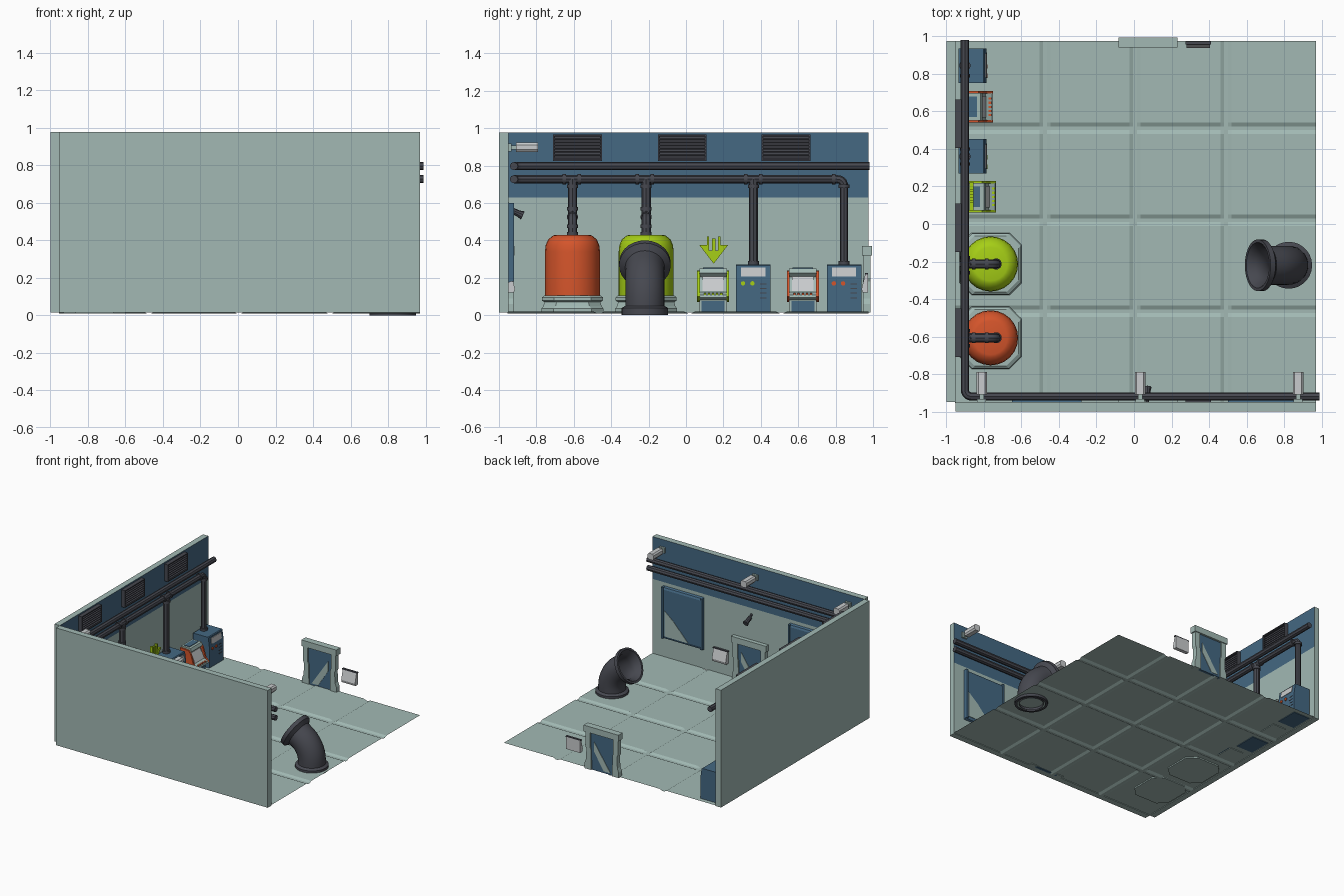
import bpy, bmesh, math
from mathutils import Vector

if "Cube" in bpy.data.objects:
    bpy.data.objects.remove(bpy.data.objects["Cube"])


def mat(name, c):
    m = bpy.data.materials.new(name)
    m.diffuse_color = (*c, 1)
    m.use_nodes = True
    m.node_tree.nodes["Principled BSDF"].inputs["Base Color"].default_value = m.diffuse_color
    return m


TEAL = mat("pale teal", (.36, .485, .455))
BLUE = mat("steel blue", (.058, .138, .225))
DARK = mat("dark grey", (.062, .065, .080))
ORANGE = mat("orange", (.66, .09, .024))
LIME = mat("lime", (.38, .62, .008))
LIGHT = mat("light grey", (.58, .60, .61))


def finish(bm, name, mats, smooth=False):
    bmesh.ops.recalc_face_normals(bm, faces=bm.faces)
    me = bpy.data.meshes.new(name)
    bm.to_mesh(me)
    bm.free()
    ob = bpy.data.objects.new(name, me)
    bpy.context.collection.objects.link(ob)
    for m in mats:
        me.materials.append(m)
    if smooth:
        bpy.ops.object.select_all(action='DESELECT')
        ob.select_set(True)
        bpy.context.view_layer.objects.active = ob
        bpy.ops.object.shade_smooth_by_angle(angle=math.radians(35))
    return ob


def prism(name, pts, axis, a, b, m):
    """Extrude a 2D profile along an axis from a to b."""
    place = {'x': lambda p, t: (t, p[0], p[1]),
             'y': lambda p, t: (p[0], t, p[1]),
             'z': lambda p, t: (p[0], p[1], t)}[axis]
    bm = bmesh.new()
    lo = [bm.verts.new(place(p, a)) for p in pts]
    hi = [bm.verts.new(place(p, b)) for p in pts]
    bm.faces.new(lo)
    bm.faces.new(hi)
    for i in range(len(pts)):
        j = (i + 1) % len(pts)
        bm.faces.new((lo[i], lo[j], hi[j], hi[i]))
    return finish(bm, name, [m])


def box(name, x0, x1, y0, y1, z0, z1, m):
    return prism(name, [(x0, y0), (x1, y0), (x1, y1), (x0, y1)], 'z', z0, z1, m)


def loft(name, rings, m, smooth=True, cap=True):
    """Skin a list of equal-length vertex rings."""
    bm = bmesh.new()
    vs = [[bm.verts.new(p) for p in r] for r in rings]
    n = len(vs[0])
    for r, s in zip(vs, vs[1:]):
        for i in range(n):
            bm.faces.new((r[i], r[(i + 1) % n], s[(i + 1) % n], s[i]))
    if cap:
        bm.faces.new(vs[0])
        bm.faces.new(vs[-1])
    return finish(bm, name, [m], smooth)


def ring(c, t, r, n):
    t = Vector(t).normalized()
    u = t.orthogonal().normalized()
    v = t.cross(u)
    return [Vector(c) + r * (u * math.cos(2 * math.pi * i / n) + v * math.sin(2 * math.pi * i / n))
            for i in range(n)]


def collar(p, t, r=.028, h=.018):
    d = Vector(t).normalized() * h / 2
    loft("pipe_collar", [ring(Vector(p) - d, t, r, 12), ring(Vector(p) + d, t, r, 12)], DARK)


def pipe(name, pts, r, bend=.04):
    """Tube along a path with rounded corners."""
    pts = [Vector(p) for p in pts]
    path = [pts[0]]
    for a, b, c in zip(pts, pts[1:], pts[2:]):
        p, q = b + (a - b).normalized() * bend, b + (c - b).normalized() * bend
        for i in range(6):
            t = i / 5
            path.append(p * (1 - t) ** 2 + b * 2 * t * (1 - t) + q * t * t)
    path.append(pts[-1])
    cu = bpy.data.curves.new(name, 'CURVE')
    cu.dimensions, cu.bevel_depth, cu.bevel_resolution, cu.use_fill_caps = '3D', r, 2, True
    sp = cu.splines.new('POLY')
    sp.points.add(len(path) - 1)
    for k, p in zip(sp.points, path):
        k.co = (*p, 1)
    cu.materials.append(DARK)
    ob = bpy.data.objects.new(name, cu)
    bpy.context.collection.objects.link(ob)
    bpy.ops.object.select_all(action='DESELECT')
    ob.select_set(True)
    bpy.context.view_layer.objects.active = ob
    bpy.ops.object.convert(target='MESH')
    bpy.ops.object.shade_smooth_by_angle(angle=math.radians(35))


# floor: sheet with tile grooves
def stops(lo, grooves, hi):
    return [(lo, .02)] + [(g + d, z) for g in grooves
                          for d, z in ((-.03, .02), (-.01, .01), (.01, .01), (.03, .02))] + [(hi, .02)]


xs, ys = stops(-.955, (-.475, .005, .49), .97), stops(-.955, (-.465, .02, .51), .975)
bm = bmesh.new()
grid = [[bm.verts.new((x, y, min(zx, zy))) for y, zy in ys] for x, zx in xs]
for i in range(len(xs) - 1):
    for j in range(len(ys) - 1):
        bm.faces.new((grid[i][j], grid[i + 1][j], grid[i + 1][j + 1], grid[i][j + 1]))
finish(bm, "tiled_floor", [TEAL])

# walls: blue upper band on the inside
for name, b, inward in (("left_wall", (-1, -.952, -.95, .975), Vector((1, 0, 0))),
                        ("front_wall", (-.952, .97, -1, -.95), Vector((0, 1, 0)))):
    ob = box(name, *b, .015, .977, TEAL)
    ob.data.materials.append(BLUE)
    bm = bmesh.new()
    bm.from_mesh(ob.data)
    bmesh.ops.bisect_plane(bm, geom=bm.verts[:] + bm.edges[:] + bm.faces[:],
                           plane_co=(0, 0, .63), plane_no=(0, 0, 1))
    for f in bm.faces:
        if f.normal.dot(inward) > .9 and f.calc_center_median().z > .63:
            f.material_index = 1
    bm.to_mesh(ob.data)
    bm.free()

# wall pipes with branches
pipe("upper_pipe", [(.99, -.92, .797), (-.902, -.92, .797), (-.902, .98, .797)], .022)
pipe("lower_pipe", [(.99, -.92, .727), (-.902, -.92, .727), (-.902, .845, .727), (-.902, .845, .25)], .022)
pipe("machine_pipe", [(-.902, .36, .727), (-.902, .36, .25)], .024)
for y in (.36, .845):
    collar((-.902, y, .28), (0, 0, 1), .03)
    collar((-.902, y, .69), (0, 0, 1), .03)
for y in (.32, .40, .79, -.65, -.57, -.26, -.18):
    collar((-.902, y, .727), (0, 1, 0))

# tanks on chamfered bases
for y, m in ((-.607, ORANGE), (-.213, LIME)):
    cx = -.765
    prof = [(.147, .09), (.147, .34), (.143, .375), (.130, .405), (.105, .425), (.09, .43)]
    loft("tank", [ring((cx, y, z), (0, 0, 1), r, 24) for r, z in prof], m)
    rings = []
    for h, z in ((.166, .01), (.166, .035), (.155, .05), (.15, .07), (.163, .078), (.163, .095), (.15, .106)):
        c = h - .065
        rings.append([(cx + a, y + b, z) for a, b in ((h, -c), (h, c), (c, h), (-c, h),
                                                      (-h, c), (-h, -c), (-c, -h), (c, -h))])
    loft("tank_base", rings, TEAL, False)
    pipe("tank_pipe", [(-.902, y, .727), (-.902, y, .525), (-.735, y, .525), (-.735, y, .42)], .025)
    for p, t in (((-.902, y, .69), (0, 0, 1)), ((-.902, y, .57), (0, 0, 1)), ((-.855, y, .525), (1, 0, 0)),
                 ((-.785, y, .525), (1, 0, 0)), ((-.735, y, .475), (0, 0, 1)), ((-.735, y, .435), (0, 0, 1))):
        collar(p, t, .03)

# big open elbow pipe on the floor
R, S0, ANG = .2, .07, math.radians(60)
S1 = S0 + R * ANG
END = S1 + .075


def elbow_ring(s, r):
    a = min(max((s - S0) / R, 0), ANG)
    t = Vector((-math.sin(a), 0, math.cos(a)))
    c = Vector((.825 - R * (1 - math.cos(a)), -.22, min(s, S0) + R * math.sin(a))) + t * max(s - S1, 0)
    side, up = Vector((0, 1, 0)), Vector((math.cos(a), 0, math.sin(a)))
    return [c + r * (side * math.cos(math.pi * i / 14) + up * math.sin(math.pi * i / 14)) for i in range(28)]


bend = [S0 + (S1 - S0) * i / 8 for i in range(9)]
prof = [(0, .105), (0, .125), (.038, .125), (.05, .104)] + [(s, .104) for s in bend]
prof += [(END - .055, .106), (END - .04, .125), (END - .03, .138), (END, .138), (END, .122), (END - .04, .095)]
prof += [(s, .092) for s in reversed(bend)] + [(0, .092)]
loft("elbow_pipe", [elbow_ring(s, r) for s, r in prof], DARK, True, False)

# louvred vents
for y in (-.58, -.02, .535):
    box("vent_back", -.955, -.938, y - .13, y + .13, .825, .965, DARK)
    for z in (.825, .957):
        box("vent_frame", -.945, -.92, y - .13, y + .13, z, z + .008, DARK)
    for e in (-.13, .122):
        box("vent_frame", -.945, -.92, y + e, y + e + .008, .825, .965, DARK)
    for i in range(7):
        z = .837 + i * .0172
        prism("vent_slat", [(-.94, z + .012), (-.922, z), (-.922, z + .004), (-.94, z + .016)],
              'y', y - .125, y + .125, DARK)

# blue machines
for y, m in ((.36, LIME), (.845, ORANGE)):
    prism("machine", [(-.935, .015), (-.787, .015), (-.787, .19), (-.797, .265), (-.803, .27), (-.935, .27)],
          'y', y - .092, y + .092, BLUE)
    prism("machine_screen", [(-.788, .208), (-.7835, .208), (-.789, .255), (-.794, .255)],
          'y', y - .065, y + .065, LIGHT)
    for d in (-.055, -.005):
        loft("machine_button", [ring((x, y + d, .17), (1, 0, 0), .012, 10) for x in (-.79, -.78)], m)
    for k in range(4):
        box("machine_slot", -.79, -.785, y + .035, y + .07, .09 + k * .025, .095 + k * .025, DARK)

# consoles with coloured sides
for y, m, dx in ((.145, LIME, 0), (.625, ORANGE, -.018)):
    def at(pts):
        return [(x + dx, z) for x, z in pts]
    body = at([(-.885, .015), (-.765, .015), (-.765, .08), (-.737, .095), (-.74, .108), (-.775, .125),
               (-.81, .205), (-.79, .225), (-.80, .25), (-.885, .25)])
    prism("console_body", body, 'y', y - .073, y + .073, TEAL)
    side = at([(-.885, .07), (-.76, .08), (-.735, .1), (-.765, .13), (-.79, .21), (-.81, .235), (-.885, .24)])
    for e in (-.085, .071):
        prism("console_side", side, 'y', y + e, y + e + .014, m)
    prism("console_screen", at([(-.775, .128), (-.77, .13), (-.803, .208), (-.81, .205)]),
          'y', y - .058, y + .058, LIGHT)
    box("console_drawer", -.77 + dx, -.757 + dx, y - .062, y + .062, .02, .075, BLUE)
    box("console_top_panel", -.87 + dx, -.82 + dx, y - .055, y + .055, .249, .254, BLUE)
    for k in range(5):
        b = y - .05 + k * .022
        box("console_key", -.757 + dx, -.742 + dx, b, b + .011, .105, .118, m)

# down arrow sign with an open slot
half = [(.009, .41), (.009, .345), (.024, .345), (.024, .42), (.036, .42), (.036, .375), (.077, .375)]
arrow = [(.148 - a, z) for a, z in half] + [(.148, .275)] + [(.148 + a, z) for a, z in reversed(half)]
prism("arrow_sign", arrow, 'x', -.877, -.855, LIME)

# doorways on the back edge and the front wall, each with a keypad
for yc, s in ((.967, -1), (-.943, 1)):
    for d in (-1, 1):
        leg = [(.075 + d * a, z) for a, z in ((.095, .015), (.155, .015), (.155, .06), (.143, .09), (.138, .18),
                                              (.148, .2), (.148, .33), (.105, .33), (.105, .2), (.098, .18))]
        prism("door_post", leg, 'y', yc - .02, yc + .02, TEAL)
    box("door_lintel", -.083, .233, yc - .027, yc + .027, .32, .37, TEAL)
    box("door_panel", -.03, .18, yc - .01, yc + .01, .015, .325, BLUE)
    for side in (-1, 1):
        y0 = yc + side * .009
        prism("door_pane", [(.0, .03), (.06, .03), (.15, .17), (.15, .25)], 'y', y0, y0 + side * .004, TEAL)
    y0 = yc - s * .007
    pad = [(0, .12), (.03, .12), (.036, .14), (.016, .22), (0, .22)]
    prism("keypad", [(y0 + s * a, z) for a, z in pad], 'x', .28, .405, LIGHT)
    box("keypad_top", .275, .41, min(y0, y0 + s * .018), max(y0, y0 + s * .018), .218, .226, DARK)

# wall boards on the front wall
for x in (.5, -.65):
    prism("wall_board", [(-.955, .17), (-.935, .18), (-.928, .2), (-.928, .58), (-.935, .595), (-.955, .605)],
          'x', x, x + .37, BLUE)
    for a, b in ((0, .015), (.355, .37)):
        box("board_edge", x + a, x + b, -.95, -.92, .18, .6, BLUE)
    prism("board_glare", [(x + .345, .2), (x + .345, .41), (x + .26, .34), (x + .13, .2)],
          'y', -.929, -.925, TEAL)

# ceiling cameras along the front wall
for x in (-.812, .032, .875):
    shell = [(x + a, .897 + b) for a, b in ((-.028, -.012), (-.018, -.025), (.018, -.025), (.028, -.012),
                                            (.028, .014), (.018, .026), (-.018, .026), (-.028, .014))]
    prism("camera_shell", shell, 'y', -.91, -.79, LIGHT)
    box("camera_bracket", x - .012, x + .012, -.935, -.905, .885, .908, TEAL)
    box("camera_mount", x - .024, x + .024, -.952, -.934, .875, .918, TEAL)

# small tilted wall lamp
pipe("lamp_arm", [(.07, -.955, .58), (.07, -.91, .55)], .009)
loft("lamp_head", [ring((.07, y, z), (0, .9, -.4), r, 10)
                   for y, z, r in ((-.93, .56, .016), (-.895, .543, .018), (-.872, .533, .024))], DARK)
